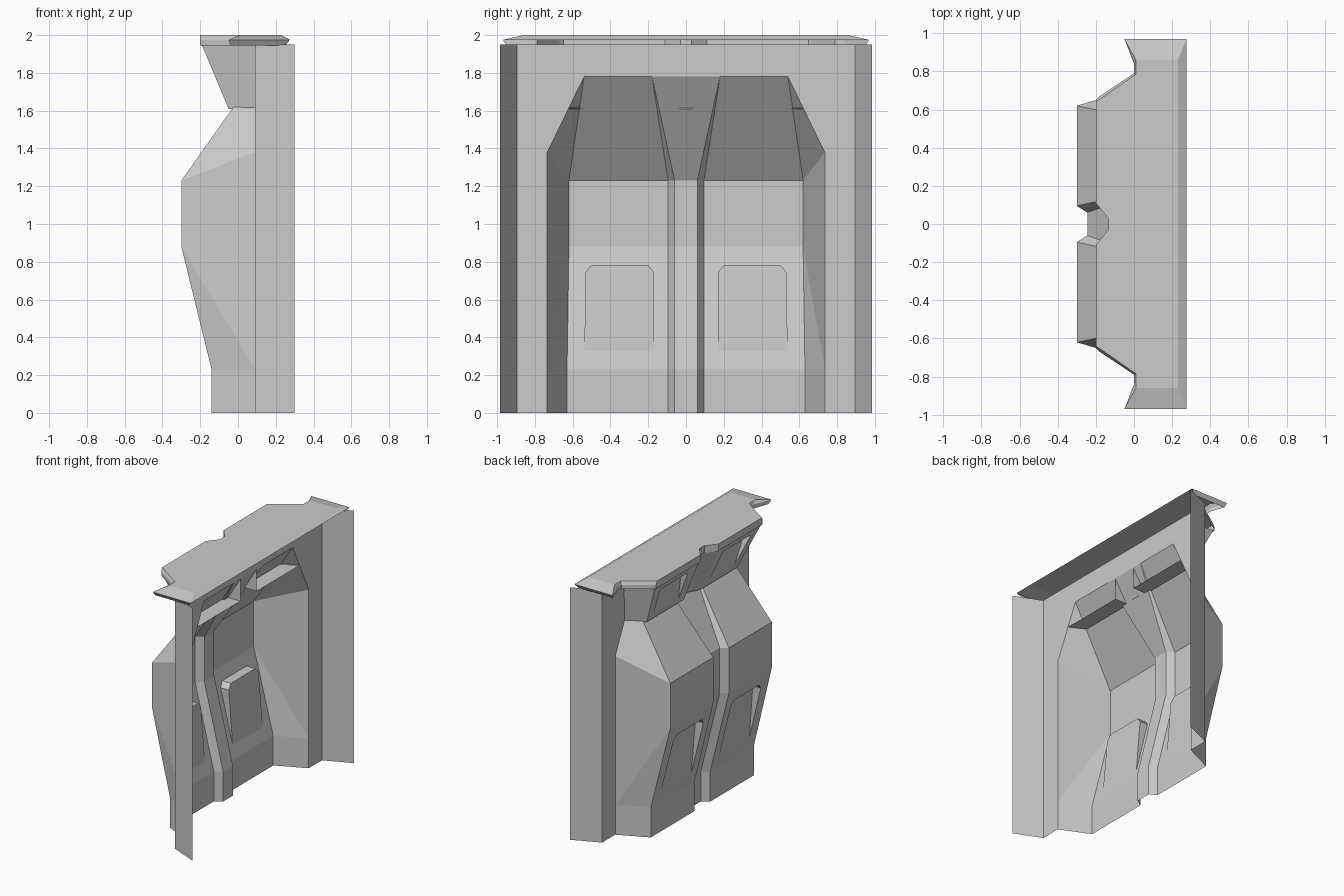
import bpy, bmesh
from mathutils import Vector

if "Cube" in bpy.data.objects:
    bpy.data.objects.remove(bpy.data.objects["Cube"])


def build(name, half_faces, centre_faces=()):
    """Make an open shell from faces on the +y half, mirrored to -y."""
    bm = bmesh.new()

    def add(pts):
        bm.faces.new([bm.verts.new(p) for p in pts])

    for f in half_faces:
        add(f)
        add([(p[0], -p[1], p[2]) for p in reversed(f)])
    for f in centre_faces:
        add(f)
    bmesh.ops.remove_doubles(bm, verts=bm.verts, dist=0.0005)
    bmesh.ops.recalc_face_normals(bm, faces=bm.faces)
    me = bpy.data.meshes.new(name)
    bm.to_mesh(me)
    bm.free()
    ob = bpy.data.objects.new(name, me)
    bpy.context.collection.objects.link(ob)
    return ob


def mirror_y(pts):
    return list(pts) + [(p[0], -p[1], p[2]) for p in reversed(pts)]


def pocket(quad, u0, u1, v0, v1, c, depth):
    """Flat frame with a wedge-shaped recess, deepest at its top."""
    a, b, d, e = [Vector(p) for p in quad]

    def at(u, v):
        return a.lerp(b, u).lerp(e.lerp(d, u), v)

    uv = [(u0, v0), (u1, v0), (u1, v1 - c), (u1 - c, v1), (u0 + c, v1), (u0, v1 - c)]
    h = [at(*p) for p in uv]
    n = [at(*p) + Vector((depth * (p[1] - v0) / (v1 - v0), 0, 0)) for p in uv]
    faces = [[a, b, h[1], h[0]], [b, d, h[2], h[1]], [d, h[3], h[2]],
             [d, e, h[4], h[3]], [e, h[5], h[4]], [e, a, h[0], h[5]], n]
    faces += [[h[1], h[2], n[2]], [h[0], n[5], h[5]]]
    faces += [[h[i], h[i + 1], n[i + 1], n[i]] for i in (2, 3, 4)]
    return faces


# Flat wall border and angled side flanges
X = 0.09
build("wall_border", [
    [(0.30, .985, 0), (0.30, .985, 1.95), (X, .895, 1.95), (X, .895, 0)],
    [(X, .895, 0), (X, .895, 1.38), (X, .735, 1.38), (X, .735, 0)],
    [(X, .895, 1.38), (X, .895, 1.95), (X, .54, 1.78), (X, .735, 1.38)],
], [[(X, .895, 1.95), (X, .54, 1.78), (X, -.54, 1.78), (X, -.895, 1.95)]])

# Bulging panel: rows of (x, z, rib half width, outer half width)
rows = [(-.14, 0, .095, .63), (-.14, .23, .095, .63), (-.30, .88, .095, .62),
        (-.30, 1.23, .095, .62), (X, 1.78, .18, .54)]
panel = []
for i in range(4):
    (x0, z0, r0, w0), (x1, z1, r1, w1) = rows[i], rows[i + 1]
    quad = [(x0, r0, z0), (x0, w0, z0), (x1, w1, z1), (x1, r1, z1)]
    panel += pocket(quad, .14, .83, .15, .85, .06, .075) if i == 1 else [quad]
low, mid, top = (X, .735, 0), (X, .735, .23), (X, .735, 1.38)
p = [(x, w, z) for x, z, r, w in rows]
panel += [[low, p[0], p[1], mid], [mid, p[1], p[2]],
          [mid, p[2], p[3], top], [top, p[3], p[4]]]
build("bulged_panel", panel)

# Central rib
D = 0.055
rib = [(x + D, .06, z) for x, z, r, w in rows[:4]] + [(X, .18, 1.78)]
edge = [(x, r, z) for x, z, r, w in rows]
build("centre_rib",
      [[edge[i], edge[i + 1], rib[i + 1], rib[i]] for i in range(4)],
      [mirror_y([rib[i], rib[i + 1]]) for i in range(4)])

# Upper boxes with recessed windows
zb, zt = 1.61, 1.945
face = [(-.05, .10, zb), (-.05, .55, zb), (-.19, .65, zt), (-.19, .11, zt)]
boxes = pocket(face, .2, .85, .15, .85, .04, .06)
boxes += [
    [(X, .62, zb), face[1], face[2], (X, .63, zt)],
    [(X, .10, zb), (X, .62, zb), face[1], face[0]],
    [face[0], face[3], (-.13, .03, zt), (-.01, .03, zb)],
    [(X, .10, zb), (X, .10, 1.78), (-.03, .10, zb)],
]
build("upper_boxes", boxes, [mirror_y([(-.13, .03, zt), (-.01, .03, zb)])])

# Roof cap: upper outline, eave outline and lower lip
t = [(.23, .86), (.01, .86), (.01, .83), (.01, .785), (-.17, .66), (-.2, .64),
     (-.2, .11), (-.135, .03)]
m = [(.275, .97), (-.05, .97), (0, .84), (0, .79), (-.18, .67), (-.2, .65),
     (-.2, .11), (-.135, .03)]
b = [(.25, .95), (-.04, .95)] + m[2:]
T = mirror_y([(x, y, 2.0) for x, y in t])
M = mirror_y([(x, y, 1.975) for x, y in m])
B = mirror_y([(x, y, 1.945) for x, y in b])
N = len(T)
cap = [T]
for i in range(N):
    j = (i + 1) % N
    cap.append([T[i], T[j], M[j], M[i]])
    if j:
        cap.append([M[i], M[j], B[j], B[i]])
build("roof_cap", [], cap)
